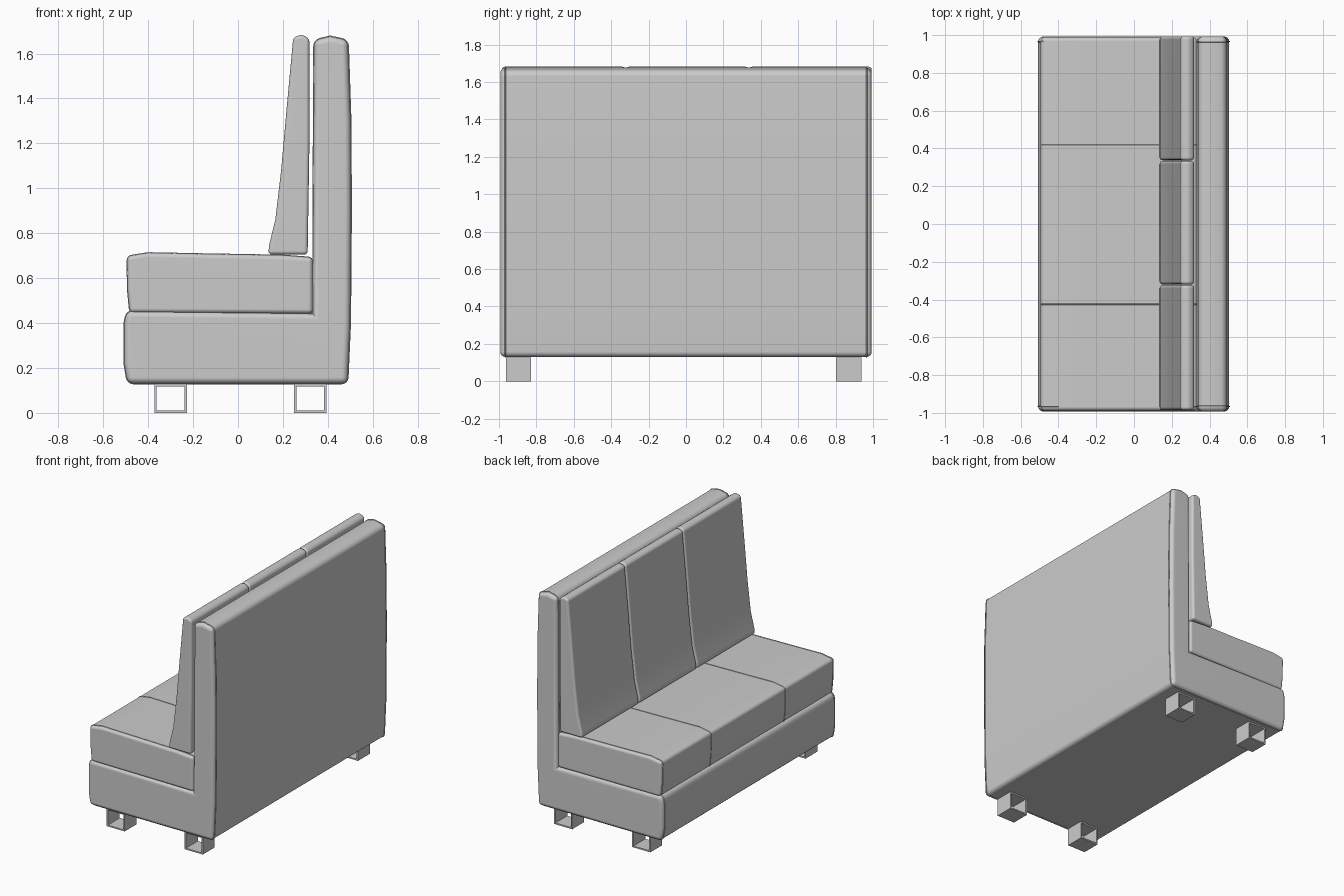
import bpy, bmesh

if "Cube" in bpy.data.objects:
    bpy.data.objects.remove(bpy.data.objects["Cube"])


def finish(bm, name):
    me = bpy.data.meshes.new(name)
    bm.to_mesh(me)
    bm.free()
    ob = bpy.data.objects.new(name, me)
    bpy.context.collection.objects.link(ob)
    return ob


def activate(ob):
    bpy.ops.object.select_all(action='DESELECT')
    ob.select_set(True)
    bpy.context.view_layer.objects.active = ob


def padded(name, profile, y0, y1, radius):
    """Extrude an (x, z) side profile along y and round its outer edges."""
    bm = bmesh.new()
    face = bm.faces.new([bm.verts.new((x, y0, z)) for x, z in profile])
    ext = bmesh.ops.extrude_face_region(bm, geom=[face])
    moved = [g for g in ext['geom'] if isinstance(g, bmesh.types.BMVert)]
    bmesh.ops.translate(bm, verts=moved, vec=(0, y1 - y0, 0))
    bmesh.ops.recalc_face_normals(bm, faces=bm.faces)
    edges = [e for e in bm.edges if e.calc_face_angle_signed(0) > 0.5]
    bmesh.ops.bevel(bm, geom=edges, offset=radius, offset_type='OFFSET',
                    segments=4, profile=0.5, affect='EDGES', clamp_overlap=True)
    bmesh.ops.recalc_face_normals(bm, faces=bm.faces)
    ob = finish(bm, name)
    activate(ob)
    bpy.ops.object.shade_smooth_by_angle(angle=0.6)
    wn = ob.modifiers.new("weighted", 'WEIGHTED_NORMAL')
    wn.keep_sharp = True
    return ob


def welt(name, source, y, depth=0.004):
    """Thin piping that follows the surface of a padded part at a given y."""
    bm = bmesh.new()
    bm.from_mesh(source.data)
    bmesh.ops.bisect_plane(bm, geom=bm.verts[:] + bm.edges[:] + bm.faces[:],
                           plane_co=(0, y, 0), plane_no=(0, 1, 0))
    away = [v for v in bm.verts if abs(v.co.y - y) > 1e-4]
    bmesh.ops.delete(bm, geom=away, context='VERTS')
    bmesh.ops.delete(bm, geom=bm.faces[:], context='FACES_ONLY')
    ob = finish(bm, name)
    activate(ob)
    bpy.ops.object.convert(target='CURVE')
    ob = bpy.context.object
    ob.data.dimensions = '3D'
    ob.data.bevel_depth = depth
    ob.data.bevel_resolution = 1
    return ob


# L-shaped upholstered body
body = padded("body", [
    (-0.492, 0.13), (0.488, 0.13), (0.5, 0.4), (0.504, 0.9), (0.502, 1.3),
    (0.49, 1.66), (0.41, 1.677), (0.338, 1.66), (0.332, 0.442), (-0.495, 0.455),
    (-0.507, 0.4), (-0.507, 0.22)], -0.993, 0.993, 0.028)

# Seat pad
seat = padded("seat", [
    (-0.482, 0.446), (0.333, 0.442), (0.333, 0.692), (0.2, 0.702),
    (-0.1, 0.707), (-0.4, 0.713), (-0.494, 0.698), (-0.492, 0.55)],
    -0.988, 0.988, 0.02)

# Piping near the sides, and the seams dividing the seat in three
for side, y in (("left", -0.966), ("right", 0.966)):
    welt("body_piping_" + side, body, y)
    welt("seat_piping_" + side, seat, y, 0.003)
for i, y in enumerate((-0.425, 0.418)):
    welt("seat_seam_%d" % (i + 1), seat, y, 0.003)

# Three wedge-shaped back cushions
wedge = [(0.135, 0.705), (0.31, 0.705), (0.318, 1.2), (0.318, 1.665),
         (0.285, 1.685), (0.246, 1.672), (0.216, 1.35), (0.192, 1.08),
         (0.166, 0.86), (0.138, 0.745)]
for i, (y0, y1) in enumerate(((-0.985, -0.323), (-0.32, 0.334), (0.337, 0.993))):
    padded("back_cushion_%d" % (i + 1), wedge, y0, y1, 0.016)


# Square tube feet, open along y
def foot(name, x0, x1, y0, y1, top=0.128, wall=0.01):
    outer = [(x0, 0), (x1, 0), (x1, top), (x0, top)]
    inner = [(x0 + wall, wall), (x1 - wall, wall),
             (x1 - wall, top - wall), (x0 + wall, top - wall)]
    bm = bmesh.new()
    rings = [[bm.verts.new((x, y, z)) for x, z in loop]
             for loop, y in ((outer, y0), (outer, y1), (inner, y1), (inner, y0))]
    for a in range(4):
        r, s = rings[a], rings[(a + 1) % 4]
        for k in range(4):
            n = (k + 1) % 4
            bm.faces.new((r[k], r[n], s[n], s[k]))
    bmesh.ops.recalc_face_normals(bm, faces=bm.faces)
    finish(bm, name)


for xn, x0, x1 in (("front", -0.372, -0.228), ("back", 0.25, 0.394)):
    for yn, y0, y1 in (("left", -0.963, -0.828), ("right", 0.802, 0.937)):
        foot("%s_foot_%s" % (xn, yn), x0, x1, y0, y1)
